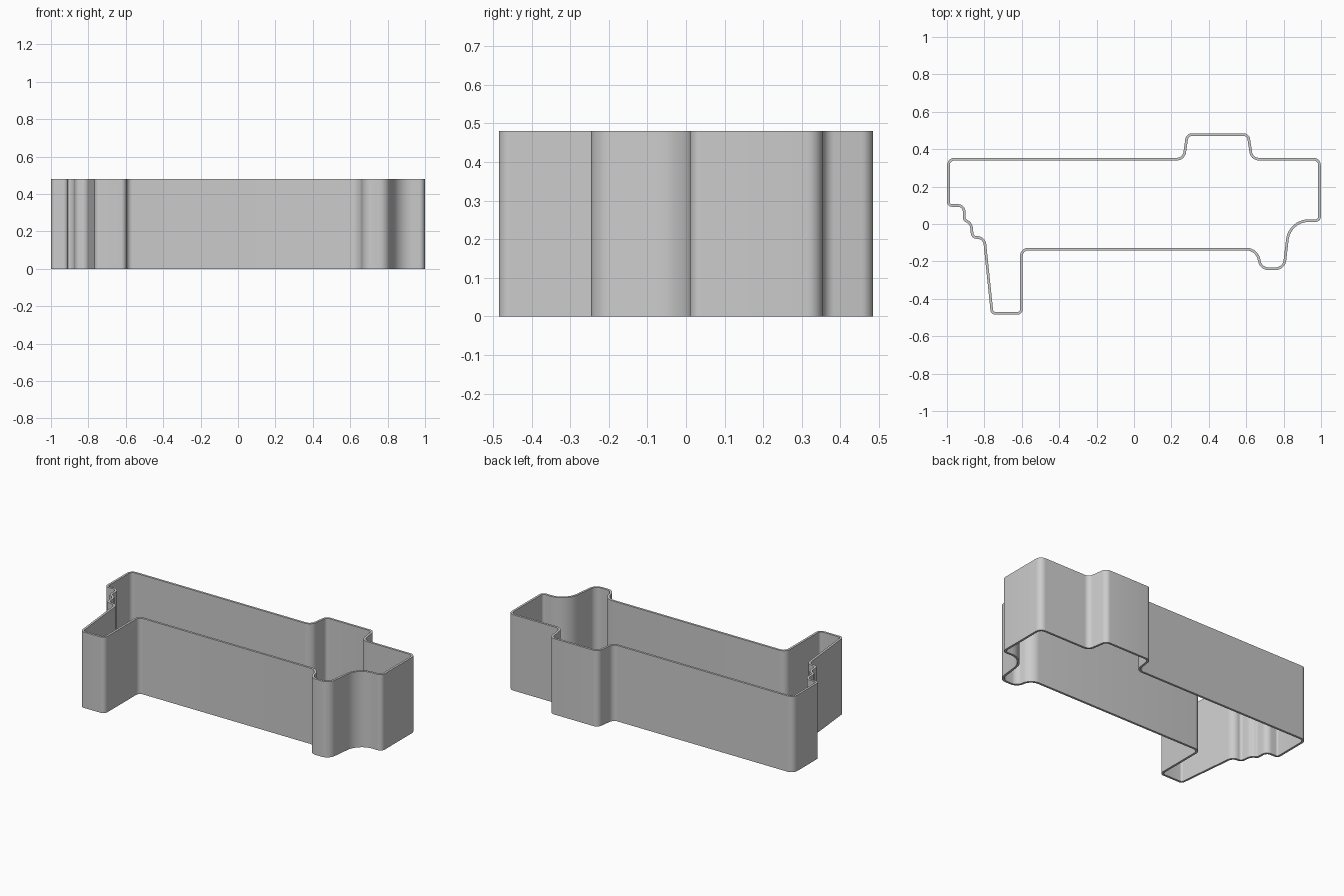
import bpy, bmesh
from mathutils import Vector
from mathutils.geometry import interpolate_bezier

if "Cube" in bpy.data.objects:
    bpy.data.objects.remove(bpy.data.objects["Cube"])

HEIGHT, WALL = 0.48, 0.014

# Outer outline, clockwise from above: x, y, corner setback
CORNERS = [
    (-0.999, 0.354, 0.04), (0.260, 0.354, 0.03), (0.279, 0.485, 0.03), (0.616, 0.485, 0.03),
    (0.636, 0.354, 0.03), (0.999, 0.354, 0.04), (0.999, 0.010, 0.03), (0.838, 0.012, 0.095),
    (0.808, -0.246, 0.05), (0.672, -0.246, 0.045), (0.652, -0.141, 0.05), (-0.595, -0.141, 0.03),
    (-0.595, -0.485, 0.03), (-0.765, -0.485, 0.025), (-0.807, -0.079, 0.03), (-0.870, -0.079, 0.028),
    (-0.878, 0.008, 0.03), (-0.914, 0.014, 0.017), (-0.916, 0.092, 0.025), (-0.999, 0.092, 0.025),
]


def rounded(corners, steps=9):
    """Replace every corner by a smooth arc."""
    pts = []
    n = len(corners)
    for i, (x, y, d) in enumerate(corners):
        p = Vector((x, y))
        a = (Vector(corners[i - 1][:2]) - p).normalized() * d
        b = (Vector(corners[(i + 1) % n][:2]) - p).normalized() * d
        pts += interpolate_bezier(p + a, p + a * 0.45, p + b * 0.45, p + b, steps)
    return [Vector(p[:2]) for p in pts]


def inset(pts, t):
    """Move a clockwise outline inwards by t."""
    out = []
    for i, p in enumerate(pts):
        e1 = (p - pts[i - 1]).normalized()
        e2 = (pts[(i + 1) % len(pts)] - p).normalized()
        n1, n2 = Vector((e1.y, -e1.x)), Vector((e2.y, -e2.x))
        m = (n1 + n2).normalized()
        out.append(p + m * t / max(m.dot(n1), 0.5))
    return out


outer = rounded(CORNERS)
inner = inset(outer, WALL)

# Thin wall: four vertex loops joined into a closed tube
bm = bmesh.new()
loops = [[bm.verts.new((p.x, p.y, z)) for p in pts]
         for pts, z in ((outer, 0), (outer, HEIGHT), (inner, HEIGHT), (inner, 0))]
n = len(outer)
for k in range(4):
    a, b = loops[k], loops[(k + 1) % 4]
    for i in range(n):
        j = (i + 1) % n
        bm.faces.new((a[i], a[j], b[j], b[i]))
bmesh.ops.recalc_face_normals(bm, faces=bm.faces)
mesh = bpy.data.meshes.new("cutter_wall")
bm.to_mesh(mesh)
bm.free()
wall = bpy.data.objects.new("cutter_wall", mesh)
bpy.context.collection.objects.link(wall)

bpy.context.view_layer.objects.active = wall
wall.select_set(True)
bpy.ops.object.shade_smooth_by_angle()
